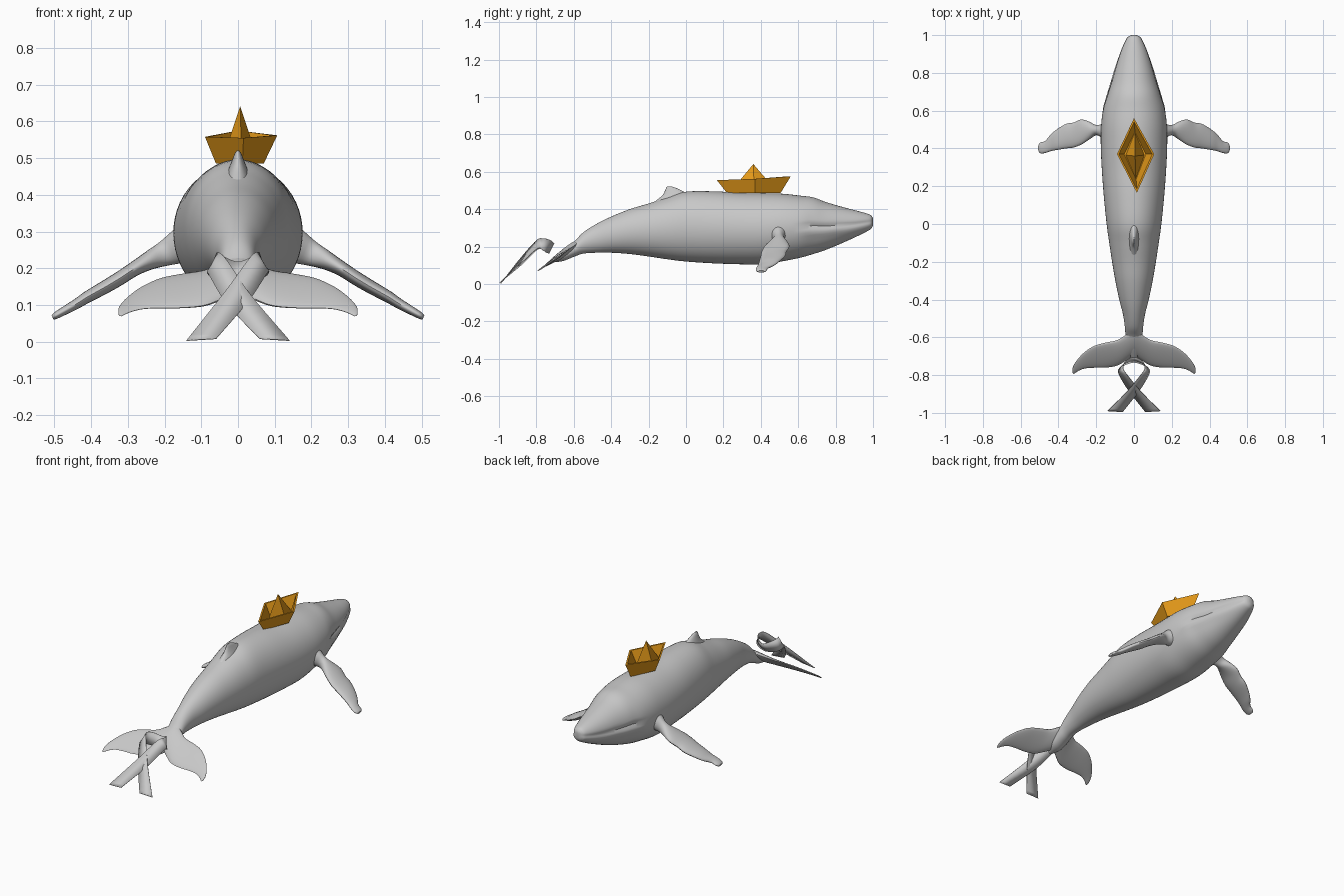
import bpy, bmesh, math
from mathutils import Vector


def material(name, rgb):
    m = bpy.data.materials.new(name)
    m.diffuse_color = (*rgb, 1)
    return m


GREY = material("whale grey", (0.58, 0.58, 0.58))
ORANGE = material("paper orange", (0.80, 0.33, 0.01))


def spline(rows, steps):
    """Catmull-Rom interpolation through rows of numbers."""
    out = []
    for i in range(len(rows) - 1):
        a, b, c, d = (rows[max(0, min(len(rows) - 1, i + k))] for k in (-1, 0, 1, 2))
        for s in range(steps):
            t = s / steps
            out.append([0.5 * (2 * q + (r - p) * t + (2 * p - 5 * q + 4 * r - w) * t * t
                               + (3 * q - p - 3 * r + w) * t ** 3)
                        for p, q, r, w in zip(a, b, c, d)])
    out.append(list(rows[-1]))
    return out


def add_mesh(name, verts, faces, mat, smooth=True, angle=50):
    me = bpy.data.meshes.new(name)
    bm = bmesh.new()
    vs = [bm.verts.new(v) for v in verts]
    for f in faces:
        bm.faces.new([vs[i] for i in f])
    bmesh.ops.recalc_face_normals(bm, faces=bm.faces[:])
    bm.to_mesh(me)
    bm.free()
    me.materials.append(mat)
    ob = bpy.data.objects.new(name, me)
    bpy.context.collection.objects.link(ob)
    if smooth:
        bpy.ops.object.select_all(action='DESELECT')
        bpy.context.view_layer.objects.active = ob
        ob.select_set(True)
        bpy.ops.object.shade_smooth_by_angle(angle=math.radians(angle))
    return ob


def loft(name, rings, mat):
    """Skin closed rings of equal size and cap both ends."""
    n = len(rings[0])
    verts = [p for r in rings for p in r]
    faces = [(i * n + j, i * n + (j + 1) % n, (i + 1) * n + (j + 1) % n, (i + 1) * n + j)
             for i in range(len(rings) - 1) for j in range(n)]
    faces += [tuple(range(n)), tuple(range(len(verts) - n, len(verts)))]
    return add_mesh(name, verts, faces, mat)


def angles(n):
    return [2 * math.pi * k / n for k in range(n)]


# Whale body: y, bottom z, top z, half width
body = [
    (-0.72, 0.115, 0.135, 0.012), (-0.66, 0.122, 0.185, 0.042), (-0.60, 0.145, 0.225, 0.045),
    (-0.55, 0.162, 0.275, 0.048), (-0.48, 0.167, 0.32, 0.058), (-0.40, 0.167, 0.36, 0.078),
    (-0.30, 0.160, 0.40, 0.099), (-0.20, 0.147, 0.43, 0.116), (-0.10, 0.132, 0.463, 0.131),
    (0.0, 0.120, 0.493, 0.145), (0.15, 0.110, 0.495, 0.160), (0.30, 0.105, 0.487, 0.171),
    (0.42, 0.105, 0.485, 0.176), (0.52, 0.122, 0.482, 0.174), (0.61, 0.140, 0.472, 0.163),
    (0.68, 0.160, 0.463, 0.142), (0.75, 0.183, 0.437, 0.121), (0.85, 0.225, 0.408, 0.092),
    (0.93, 0.262, 0.387, 0.065), (0.98, 0.288, 0.372, 0.042), (0.995, 0.302, 0.36, 0.026),
    (1.0, 0.315, 0.35, 0.010)]
rings = []
for y, lo, hi, w in spline(body, 5):
    mid, h = (lo + hi) / 2, (hi - lo) / 2
    # mouth groove with a fuller lower lip, fading in along the head
    mouth = 0.335 - 0.02 * math.sin(max(0, 1 - y) * 9) - 0.18 * max(0, 0.8 - y)
    fade = max(0, min(1, (y - 0.58) / 0.1))
    ring = []
    for a in angles(56):
        z = mid + h * math.sin(a)
        d = z - mouth
        k = 1 + fade * (0.05 * math.exp(-((d + 0.03) / 0.022) ** 2)
                        - 0.08 * math.exp(-(d / 0.01) ** 2))
        ring.append((w * math.cos(a) * k, y, z))
    rings.append(ring)
loft("whale_body", rings, GREY)

# Dorsal fin: z, front y, back y, half thickness
fin = [(0.43, 0.06, -0.18, 0.04), (0.47, 0.03, -0.13, 0.026), (0.495, -0.015, -0.114, 0.016),
       (0.512, -0.05, -0.107, 0.009), (0.521, -0.075, -0.102, 0.003)]
loft("dorsal_fin", [[(t * math.sin(a), (f + b) / 2 + (f - b) / 2 * math.cos(a), z)
                     for a in angles(20)] for z, f, b, t in spline(fin, 4)], GREY)

# Flippers: x, centre z, leading y, trailing y, half thickness
flipper = [(0.13, 0.275, 0.55, 0.435, 0.05), (0.165, 0.257, 0.532, 0.455, 0.042),
           (0.20, 0.240, 0.524, 0.470, 0.032), (0.24, 0.222, 0.543, 0.445, 0.024),
           (0.28, 0.200, 0.553, 0.420, 0.019), (0.32, 0.174, 0.537, 0.405, 0.018),
           (0.36, 0.150, 0.530, 0.400, 0.017), (0.41, 0.122, 0.500, 0.392, 0.015),
           (0.44, 0.103, 0.475, 0.386, 0.013), (0.47, 0.086, 0.440, 0.376, 0.011),
           (0.495, 0.072, 0.432, 0.374, 0.009), (0.505, 0.066, 0.420, 0.385, 0.006)]
for side, label in ((1, "right"), (-1, "left")):
    loft(label + "_flipper",
         [[(side * (x + 0.4 * t * math.sin(a)), (f + b) / 2 + (f - b) / 2 * math.cos(a),
            z + t * math.sin(a)) for a in angles(20)]
          for x, z, f, b, t in spline(flipper, 4)], GREY)

# Tail fluke: x, leading y, trailing y, half thickness
half = [(0.0, -0.56, -0.70, 0.026), (0.04, -0.585, -0.722, 0.022), (0.09, -0.615, -0.75, 0.016),
        (0.15, -0.628, -0.76, 0.012), (0.21, -0.645, -0.761, 0.010), (0.26, -0.677, -0.765, 0.008),
        (0.295, -0.712, -0.778, 0.006), (0.318, -0.745, -0.793, 0.005),
        (0.326, -0.765, -0.786, 0.002)]
full = [(-r[0], *r[1:]) for r in half[:0:-1]] + half
rings = []
for x, f, b, t in spline(full, 4):
    ring = []
    for a in angles(20):
        y = (f + b) / 2 + (f - b) / 2 * math.cos(a)
        ring.append((x, y, 0.072 + 0.69 * (y + 0.79) + t * math.sin(a)))
    rings.append(ring)
loft("tail_fluke", rings, GREY)

# Ribbon: paired edge points from one tail end to the middle of the loop
strip = [(-0.14, -0.99, 0.003, -0.06, -0.995, 0.008), (-0.035, -0.885, 0.137, 0.03, -0.88, 0.112),
         (0.035, -0.80, 0.232, 0.08, -0.795, 0.188), (0.057, -0.765, 0.243, 0.078, -0.765, 0.180),
         (0.045, -0.728, 0.235, 0.052, -0.748, 0.168), (0.0, -0.705, 0.217, 0.0, -0.733, 0.163)]
# the second tail passes just beneath the first
other = [(-r[0], r[1], r[2] - d, -r[3], r[4], r[5] - d)
         for r, d in zip(strip, (0, 0.01, 0.004, 0, 0))]
path = spline(strip + other[::-1], 6)
verts = [p for r in path for p in (r[:3], r[3:])]
faces = [(2 * i, 2 * i + 1, 2 * i + 3, 2 * i + 2) for i in range(len(path) - 1)]
ribbon = add_mesh("ribbon", verts, faces, GREY, angle=30)
solid = ribbon.modifiers.new("thickness", 'SOLIDIFY')
solid.thickness = 0.003
solid.offset = 0

# Paper boat hull: open diamond with flared double walls
rim = [(0.0, 0.56, 0.575), (0.107, 0.37, 0.562), (0.015, 0.165, 0.555), (-0.09, 0.37, 0.558)]
keel = [(0.005, 0.505, 0.485), (0.07, 0.37, 0.485), (0.012, 0.22, 0.485), (-0.06, 0.37, 0.485)]
centre = Vector((0.007, 0.365, 0))


def inset(points, k, dz):
    return [((Vector(p) - centre) * k + centre)[:2] + (p[2] + dz,) for p in points]


verts = keel + rim + inset(rim, 0.9, 0) + inset(keel, 0.88, 0.01)
faces = [(0, 1, 2, 3), (12, 13, 14, 15)]
for lv in (0, 4, 8):
    faces += [(lv + j, lv + (j + 1) % 4, lv + 4 + (j + 1) % 4, lv + 4 + j) for j in range(4)]
add_mesh("boat_hull", verts, faces, ORANGE, smooth=False)

# Paper boat peak
base = [(0.005, 0.49, 0.49), (0.056, 0.365, 0.49), (0.01, 0.235, 0.49), (-0.045, 0.365, 0.49)]
add_mesh("boat_peak", base + [(0.006, 0.36, 0.641)],
         [(0, 1, 2, 3)] + [(j, (j + 1) % 4, 4) for j in range(4)], ORANGE, smooth=False)
